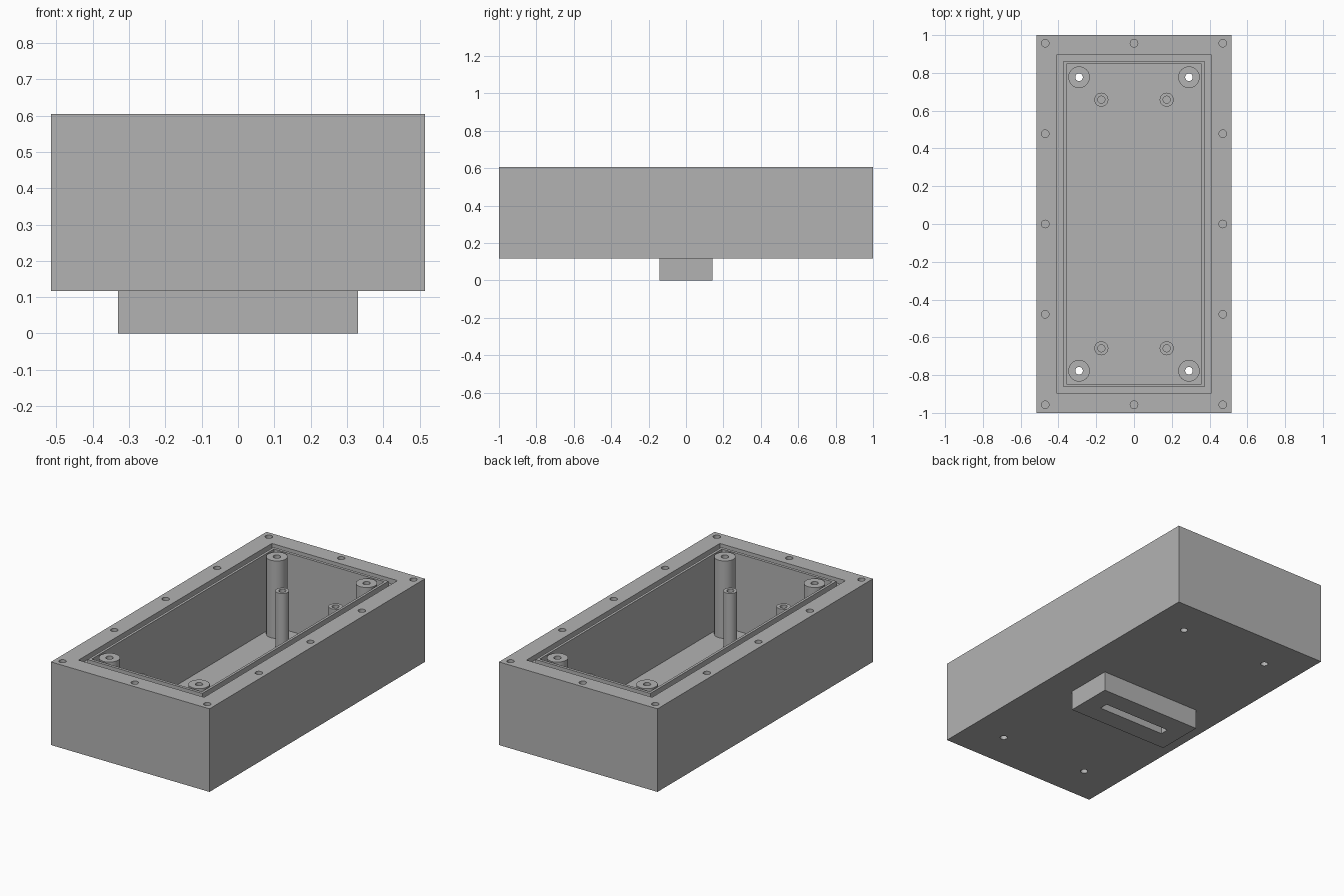
import bpy

old = bpy.data.objects.get("Cube")
if old:
    bpy.data.objects.remove(old, do_unlink=True)

grey = bpy.data.materials.new("plain grey")
grey.use_nodes = True
colour = (0.45, 0.45, 0.45, 1)
grey.diffuse_color = colour
grey.node_tree.nodes["Principled BSDF"].inputs["Base Color"].default_value = colour

BASE, FLOOR, TOP = 0.117, 0.15, 0.605
OVER = 0.05  # how far cutters poke out of a surface


def box(name, x0, x1, y0, y1, z0, z1):
    bpy.ops.mesh.primitive_cube_add(
        size=1, location=((x0 + x1) / 2, (y0 + y1) / 2, (z0 + z1) / 2))
    ob = bpy.context.object
    ob.name = name
    ob.scale = (x1 - x0, y1 - y0, z1 - z0)
    bpy.ops.object.transform_apply(location=True, rotation=False, scale=True)
    return ob


def cylinder(name, x, y, radius, z0, z1):
    bpy.ops.mesh.primitive_cylinder_add(
        vertices=32, radius=radius, depth=z1 - z0, location=(x, y, (z0 + z1) / 2))
    ob = bpy.context.object
    ob.name = name
    return ob


def cut(target, cutter):
    mod = target.modifiers.new("cut", "BOOLEAN")
    mod.operation = "DIFFERENCE"
    mod.solver = "EXACT"
    mod.object = cutter
    bpy.context.view_layer.objects.active = target
    bpy.ops.object.modifier_apply(modifier=mod.name)
    bpy.data.objects.remove(cutter, do_unlink=True)


def finish(ob):
    ob.data.materials.clear()
    ob.data.materials.append(grey)
    bpy.ops.object.select_all(action="DESELECT")
    ob.select_set(True)
    bpy.context.view_layer.objects.active = ob
    bpy.ops.object.shade_smooth_by_angle()


# Open case with its cavity
case = box("case", -0.515, 0.515, -1, 1, BASE, TOP)
cut(case, box("cavity_cutter", -0.358, 0.358, -0.846, 0.846, FLOOR, TOP + OVER))

# Seal groove around the opening
groove_z = TOP - 0.03
for s in (-1, 1):
    xs = sorted((s * 0.373, s * 0.408))
    ys = sorted((s * 0.863, s * 0.897))
    cut(case, box("groove_cutter", *xs, -0.897, 0.897, groove_z, TOP + OVER))
    cut(case, box("groove_cutter", -0.39, 0.39, *ys, groove_z, TOP + OVER))

# Screw holes in the rim
rim_holes = [(s * 0.47, y) for s in (-1, 1) for y in (-0.957, -0.478, 0, 0.478, 0.957)]
rim_holes += [(0, -0.957), (0, 0.957)]
for x, y in rim_holes:
    cut(case, cylinder("hole_cutter", x, y, 0.02, TOP - 0.25, TOP + OVER))

# Corner posts drilled through the floor, and shorter blind posts
for sx, side in ((-1, "right"), (1, "left")):
    for sy, end in ((-1, "front"), (1, "back")):
        x, y = sx * 0.291, sy * 0.777
        cut(case, cylinder("hole_cutter", x, y, 0.02, BASE - OVER, FLOOR + OVER))
        post = cylinder(f"corner_post_{end}_{side}", x, y, 0.057, FLOOR, TOP)
        cut(post, cylinder("hole_cutter", x, y, 0.02, BASE, TOP + OVER))
        finish(post)

        x, y = sx * 0.173, sy * 0.658
        post = cylinder(f"short_post_{end}_{side}", x, y, 0.037, FLOOR, 0.482)
        cut(post, cylinder("hole_cutter", x, y, 0.019, 0.25, 0.482 + OVER))
        finish(post)
finish(case)

# Foot block under the case with a slot in its underside
foot = box("foot", -0.33, 0.33, -0.142, 0.142, 0, BASE)
cut(foot, box("slot_cutter", -0.22, 0.22, -0.026, 0.026, -OVER, 0.09))
finish(foot)
